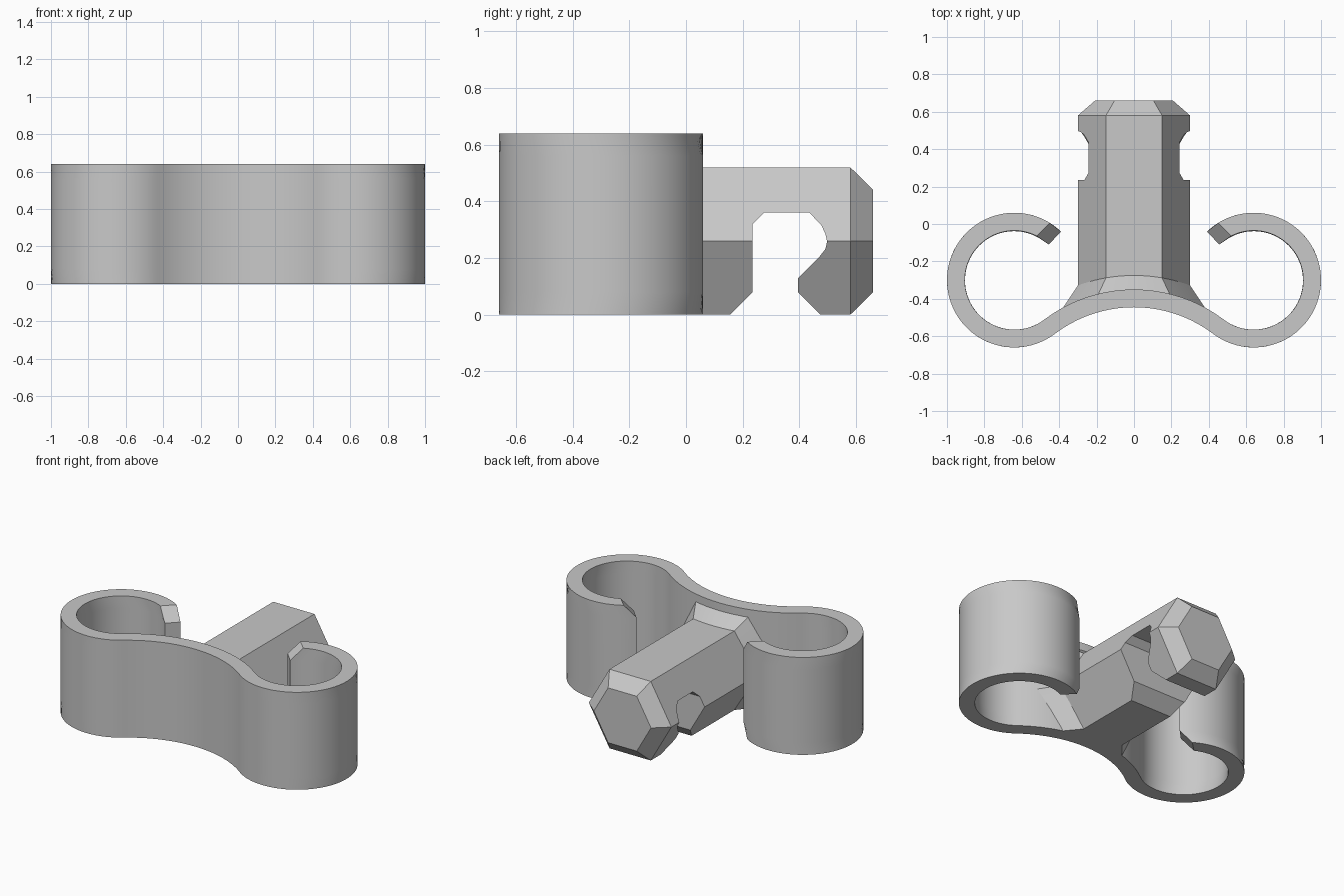
import bpy, bmesh
from math import sin, cos, sqrt, radians

cube = bpy.data.objects.get("Cube")
if cube:
    bpy.data.objects.remove(cube, do_unlink=True)

grey = bpy.data.materials.new("plain grey")
grey.use_nodes = True
grey.diffuse_color = (0.58, 0.58, 0.58, 1)
grey.node_tree.nodes["Principled BSDF"].inputs["Base Color"].default_value = grey.diffuse_color

HEIGHT = 0.64                   # band height
CLIP_X, CLIP_Y = 0.64, -0.30    # centre of each round clip
BRIDGE_Y = -1.145               # centre of the concave bridge arc
AXIS_Z = 0.26                   # height of the post axis


def loft(name, rings, cap):
    """Skin closed rings of points; cap(bm, verts) closes each end."""
    bm = bmesh.new()
    rows = [[bm.verts.new(p) for p in ring] for ring in rings]
    n = len(rows[0])
    for a, b in zip(rows, rows[1:]):
        for i in range(n):
            j = (i + 1) % n
            bm.faces.new((a[i], a[j], b[j], b[i]))
    cap(bm, rows[0])
    cap(bm, rows[-1])
    bmesh.ops.recalc_face_normals(bm, faces=bm.faces)
    mesh = bpy.data.meshes.new(name)
    bm.to_mesh(mesh)
    bm.free()
    mesh.materials.append(grey)
    obj = bpy.data.objects.new(name, mesh)
    bpy.context.collection.objects.link(obj)
    return obj


def activate(obj):
    bpy.ops.object.select_all(action='DESELECT')
    obj.select_set(True)
    bpy.context.view_layer.objects.active = obj


def cap_strips(bm, v):
    for i in range(3):
        bm.faces.new((v[i], v[i + 1], v[6 - i], v[7 - i]))


def cap_fan(bm, v):
    y = max(p.co.y for p in v)
    c = bm.verts.new((0, y, AXIS_Z))
    for a, b in zip(v, v[1:] + v[:1]):
        bm.faces.new((a, b, c))


def cap_ngon(bm, v):
    bm.faces.new(v)


# Clip band: two open round clips joined by a concave bridge
CHAMFER = 0.08
levels = [0, CHAMFER, HEIGHT - CHAMFER, HEIGHT]
section = [(True, z) for z in levels] + [(False, z) for z in reversed(levels)]


def clip_point(t, outer, z):
    tip = 134
    if z in (0, HEIGHT):        # bevelled tips
        tip = 122 if outer else 117
    a = radians(tip + (-127.15 - tip) * t)
    r = 0.36 if outer else 0.265
    return (CLIP_X + r * cos(a), CLIP_Y + r * sin(a), z)


def bridge_point(t, outer, z):
    a = radians(52.85 + (90 - 52.85) * t)
    r = 0.70 if outer else 0.795
    return (r * cos(a), BRIDGE_Y + r * sin(a), z)


half = [[clip_point(i / 56, o, z) for o, z in section] for i in range(57)]
half += [[bridge_point(i / 10, o, z) for o, z in section] for i in range(1, 11)]
other = [[(-x, y, z) for x, y, z in ring] for ring in reversed(half[:-1])]
band = loft("clip_band", half + other, cap_strips)


# Hexagonal post with a flared root on the bridge and a bevelled end
def hex_ring(r, y=None, arc=None, steps=8):
    h = r * sqrt(3) / 2
    low = max(AXIS_Z - h, 0)
    low_x = r - (AXIS_Z - low) / sqrt(3)
    corners = [(r, AXIS_Z), (r / 2, AXIS_Z + h), (-r / 2, AXIS_Z + h),
               (-r, AXIS_Z), (-low_x, low), (low_x, low)]
    ring = []
    for (x0, z0), (x1, z1) in zip(corners, corners[1:] + corners[:1]):
        for s in range(steps):
            x = x0 + (x1 - x0) * s / steps
            z = z0 + (z1 - z0) * s / steps
            ring.append((x, BRIDGE_Y + sqrt(arc * arc - x * x) if arc else y, z))
    return ring


post = loft("hex_post", [hex_ring(0.39, arc=0.785), hex_ring(0.30, arc=0.87),
                         hex_ring(0.30, y=0.58), hex_ring(0.208, y=0.66)], cap_fan)

# Hook-shaped slot cut across the post from below
slot = [(0.135, -0.02), (0.235, 0.08), (0.235, 0.32), (0.275, 0.36), (0.435, 0.36),
        (0.477, 0.317), (0.492, 0.285), (0.498, 0.258), (0.492, 0.232), (0.472, 0.206),
        (0.395, 0.128), (0.395, 0.08), (0.495, -0.02)]
cutter = loft("slot_cutter", [[(x, y, z) for y, z in slot] for x in (-0.5, 0.5)], cap_ngon)
cutter.hide_render = True
cut = post.modifiers.new("slot", 'BOOLEAN')
cut.operation = 'DIFFERENCE'
cut.solver = 'EXACT'
cut.object = cutter
activate(post)
bpy.ops.object.modifier_apply(modifier=cut.name)
bpy.data.objects.remove(cutter, do_unlink=True)

# Smooth curves, crisp edges
for obj in (band, post):
    activate(obj)
    bpy.ops.object.shade_smooth_by_angle(angle=radians(20))
